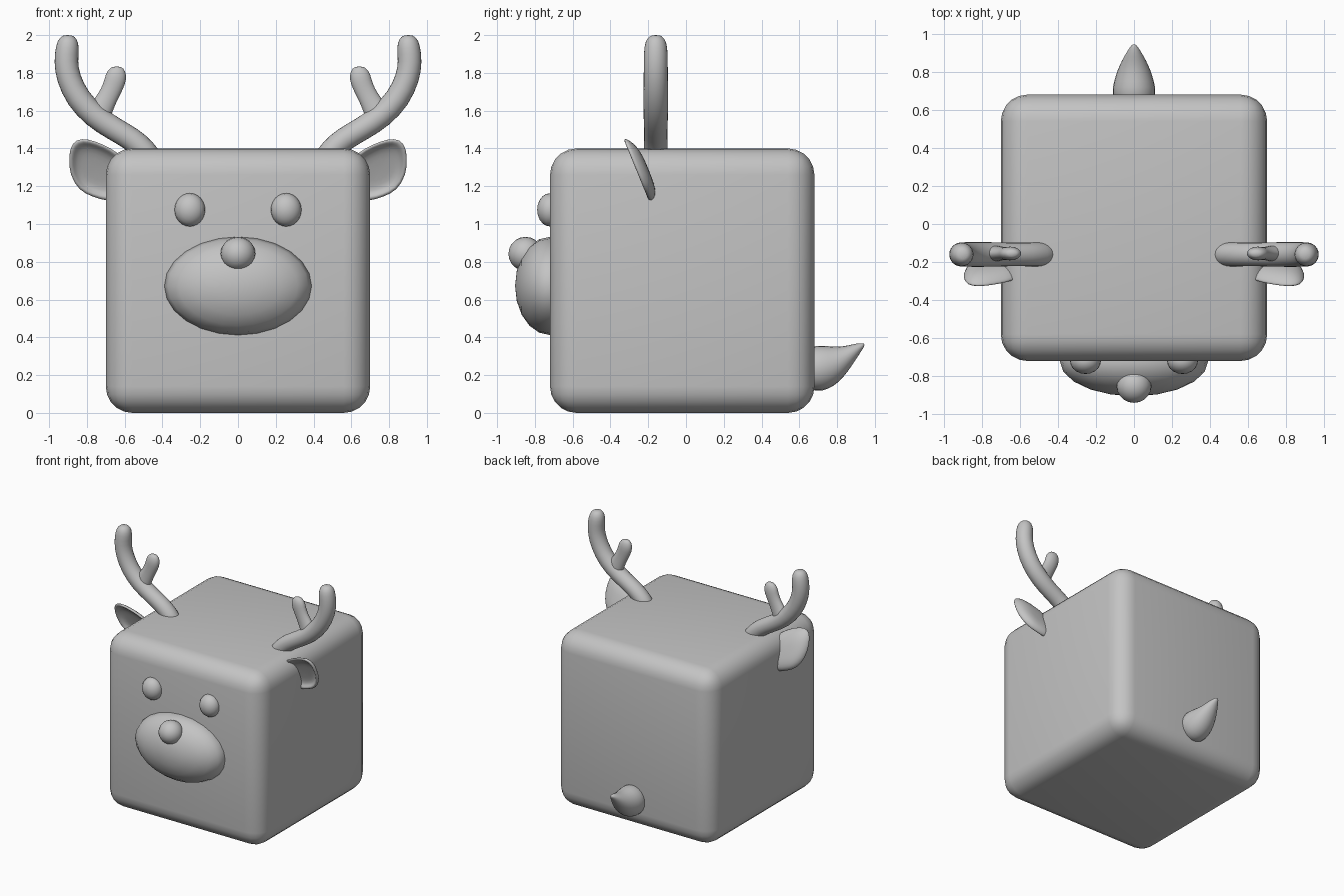
import bpy, bmesh
from math import sin, cos, pi, radians
from mathutils import Vector, Matrix

old = bpy.data.objects.get("Cube")
if old:
    bpy.data.objects.remove(old, do_unlink=True)

grey = bpy.data.materials.new("plain_grey")
grey.use_nodes = True
colour = (0.55, 0.55, 0.55, 1)
grey.diffuse_color = colour
grey.node_tree.nodes["Principled BSDF"].inputs["Base Color"].default_value = colour


def finish(name, bm, mirror=False, subdivide=False):
    """Turn a bmesh into a smooth grey object."""
    bmesh.ops.recalc_face_normals(bm, faces=bm.faces)
    for face in bm.faces:
        face.smooth = True
    mesh = bpy.data.meshes.new(name)
    bm.to_mesh(mesh)
    bm.free()
    mesh.materials.append(grey)
    obj = bpy.data.objects.new(name, mesh)
    bpy.context.collection.objects.link(obj)
    if subdivide:
        mod = obj.modifiers.new("soften", 'SUBSURF')
        mod.levels = mod.render_levels = 1
    if mirror:
        mod = obj.modifiers.new("mirror", 'MIRROR')
        mod.use_mirror_merge = False
    return obj


def loft(name, rings, mirror=False):
    """Skin a list of equal rings and close both ends."""
    bm = bmesh.new()
    loops = [[bm.verts.new(p) for p in ring] for ring in rings]
    n = len(loops[0])
    for a, b in zip(loops, loops[1:]):
        for i in range(n):
            j = (i + 1) % n
            bm.faces.new((a[i], a[j], b[j], b[i]))
    bm.faces.new(loops[0])
    bm.faces.new(loops[-1])
    return finish(name, bm, mirror, True)


def ellipsoid(name, centre, radii, mirror=False):
    """Ball with its poles facing front and back."""
    bm = bmesh.new()
    matrix = (Matrix.Translation(centre) @ Matrix.Diagonal((*radii, 1))
              @ Matrix.Rotation(radians(90), 4, 'X'))
    bmesh.ops.create_uvsphere(bm, u_segments=24, v_segments=10, radius=1, matrix=matrix)
    return finish(name, bm, mirror)


def tube(name, path, depth, flat=1.0):
    """Mirrored tube in a plane facing front; path holds (x, z, radius)."""
    pts = [Vector((x, depth, z)) for x, z, r in path]
    rings = []
    for i, p in enumerate(pts):
        along = (pts[min(i + 1, len(pts) - 1)] - pts[max(i - 1, 0)]).normalized()
        side = Vector((along.z, 0, -along.x))
        r = path[i][2]
        rings.append([p + side * r * cos(2 * pi * k / 12)
                      + Vector((0, flat * r * sin(2 * pi * k / 12), 0)) for k in range(12)])
    return loft(name, rings, True)


# Head block with rounded edges
bm = bmesh.new()
bmesh.ops.create_cube(bm, size=1.4, matrix=Matrix.Translation((0, -0.02, 0.7)))
bmesh.ops.bevel(bm, geom=bm.edges[:], offset=0.14, segments=5, profile=0.5, affect='EDGES')
finish("body", bm)

# Face
ellipsoid("muzzle", (0, -0.72, 0.672), (0.39, 0.185, 0.26))
ellipsoid("nose", (0, -0.85, 0.842), (0.092, 0.09, 0.09))
ellipsoid("eyes", (0.255, -0.72, 1.075), (0.081, 0.068, 0.088), True)

# Antlers: main beam and flattened side tine
tube("antlers", [(0.43, 1.31, 0.065), (0.50, 1.395, 0.066), (0.56, 1.45, 0.065),
                 (0.66, 1.505, 0.064), (0.76, 1.57, 0.068), (0.85, 1.665, 0.068),
                 (0.9, 1.775, 0.067), (0.912, 1.86, 0.066), (0.902, 1.94, 0.065),
                 (0.9, 1.982, 0.05), (0.9, 2.001, 0.024)], -0.16)
tube("antler_tines", [(0.76, 1.54, 0.08), (0.73, 1.60, 0.066), (0.69, 1.67, 0.054),
                      (0.66, 1.73, 0.056), (0.645, 1.78, 0.06),
                      (0.64, 1.815, 0.046), (0.64, 1.835, 0.024)], -0.155, 0.65)

# Ears: cupped front, bulging back, leaning forward
outline = [(0.60, 1.35), (0.67, 1.40), (0.75, 1.437), (0.83, 1.457), (0.88, 1.43),
           (0.897, 1.36), (0.892, 1.26), (0.84, 1.175), (0.77, 1.145),
           (0.69, 1.118), (0.61, 1.13), (0.59, 1.24)]
layers = [(0.35, 0.034), (0.72, 0.028), (0.84, 0.006), (0.93, -0.004), (1.02, 0.006),
          (0.99, 0.02), (0.85, 0.045), (0.6, 0.06), (0.3, 0.066)]
cx, cz = 0.75, 1.29
rings = []
for scale, back in layers:
    ring = []
    for x, z in outline:
        px, pz = cx + (x - cx) * scale, cz + (z - cz) * scale
        ring.append((px, -0.33 + (1.45 - pz) * 0.41 + back, pz))
    rings.append(ring)
loft("ears", rings, True)

# Tail: tapering rings curling up; (y, middle height, half width, half height)
tail = [(0.61, 0.235, 0.10, 0.10), (0.69, 0.235, 0.122, 0.13), (0.75, 0.238, 0.11, 0.12),
        (0.81, 0.255, 0.09, 0.098), (0.86, 0.29, 0.066, 0.07), (0.90, 0.325, 0.042, 0.044),
        (0.93, 0.35, 0.022, 0.02), (0.945, 0.36, 0.008, 0.008)]
loft("tail", [[(w * cos(2 * pi * k / 12), y, z + h * sin(2 * pi * k / 12))
               for k in range(12)] for y, z, w, h in tail])
